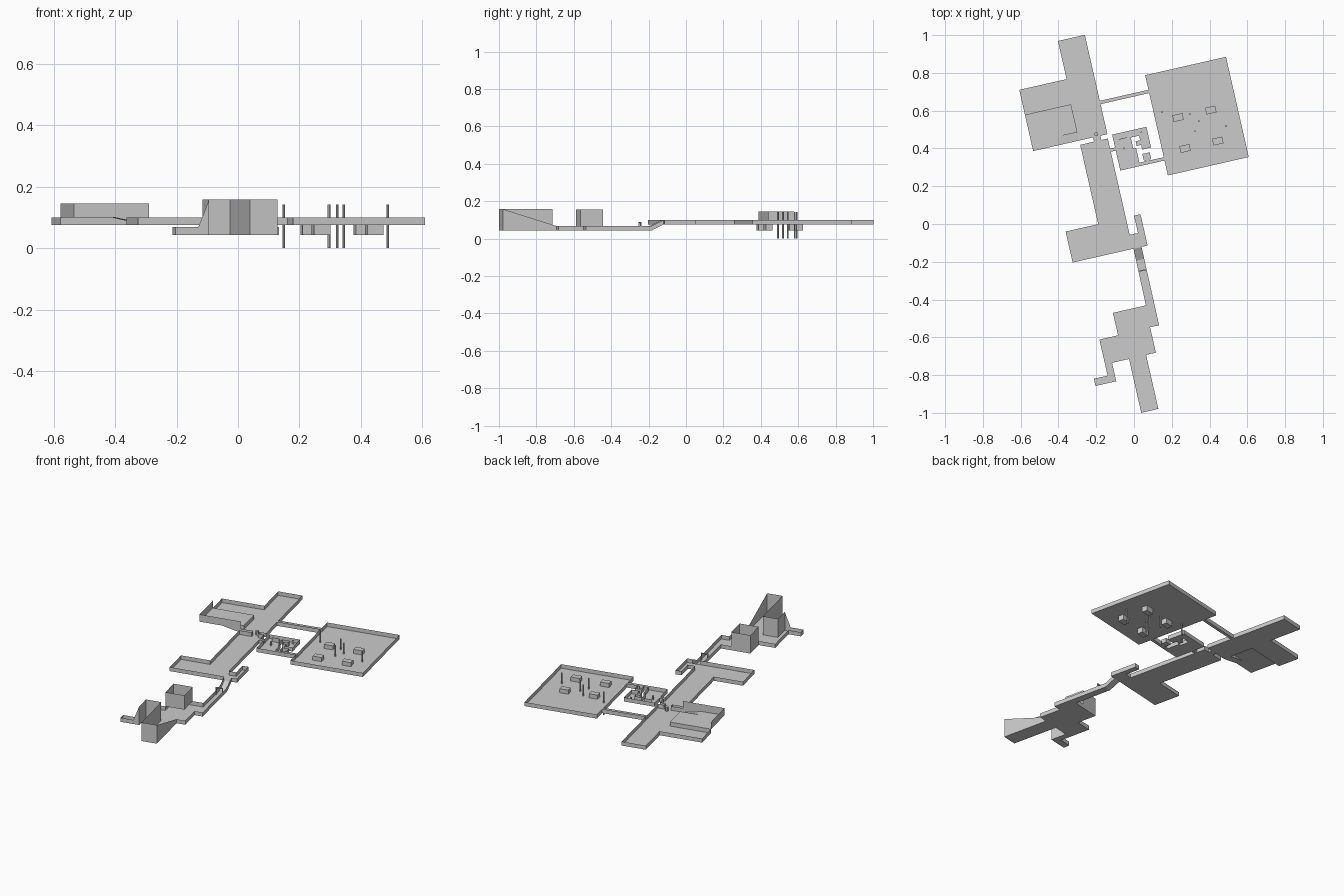
import bpy, bmesh, math

if "Cube" in bpy.data.objects:
    bpy.data.objects.remove(bpy.data.objects["Cube"])

TURN = math.radians(12.8)          # the whole map is laid out on a turned grid
UP, LOW, H = 0.075, 0.043, 0.025   # upper floor, lower floor, wall height


def finish(name, bm):
    me = bpy.data.meshes.new(name)
    bm.to_mesh(me)
    bm.free()
    ob = bpy.data.objects.new(name, me)
    ob.rotation_euler.z = TURN
    bpy.context.collection.objects.link(ob)
    return ob


def room(name, pts, z=UP, top=None, gaps=(), tops={}, floors={}, floor=True):
    """Floor outline with sheet walls; gaps = open edges, tops/floors = height overrides."""
    top = z + H if top is None else top
    bm = bmesh.new()
    lo = [bm.verts.new((a, b, floors.get(i, z))) for i, (a, b) in enumerate(pts)]
    hi = [bm.verts.new((a, b, tops.get(i, top))) for i, (a, b) in enumerate(pts)]
    n = len(pts)
    area = sum(pts[i][0] * pts[(i + 1) % n][1] - pts[(i + 1) % n][0] * pts[i][1] for i in range(n))
    if floor:
        bm.faces.new(lo)
    for i in range(n):
        j = (i + 1) % n
        if i not in gaps:
            bm.faces.new((lo[j], lo[i], hi[i], hi[j]))
    if area < 0:
        bmesh.ops.reverse_faces(bm, faces=bm.faces[:])
    bmesh.ops.delete(bm, geom=[v for v in bm.verts if not v.link_faces], context='VERTS')
    return finish(name, bm)


def rect(a0, a1, b0, b1):
    return [(a0, b0), (a1, b0), (a1, b1), (a0, b1)]   # edges: 0 front, 1 right, 2 back, 3 left


def box(name, a0, a1, b0, b1, z0, z1):
    bm = bmesh.new()
    bmesh.ops.create_cube(bm, size=1)
    for v in bm.verts:
        v.co = ((a0 + a1) / 2 + v.co.x * (a1 - a0), (b0 + b1) / 2 + v.co.y * (b1 - b0),
                (z0 + z1) / 2 + v.co.z * (z1 - z0))
    return finish(name, bm)


def post(name, a, b, r, z0, z1):
    bm = bmesh.new()
    bmesh.ops.create_cone(bm, cap_ends=True, segments=8, radius1=r, radius2=r, depth=z1 - z0)
    bmesh.ops.translate(bm, verts=bm.verts, vec=(a, b, (z0 + z1) / 2))
    return finish(name, bm)


# North hall, stepped around the raised platform
room("north_hall", [(-.178, 1.034), (-.032, 1.034), (-.032, .676), (-.032, .658), (-.032, .495),
                    (-.07, .495), (-.11, .495), (-.185, .495), (-.185, .54), (-.185, .692),
                    (-.435, .692), (-.435, .827), (-.178, .827)], gaps=(2, 5, 7))
# Platform with high outer walls and its ramp
room("platform", [(-.435, .692), (-.185, .692), (-.185, .54), (-.3, .54), (-.3, .495), (-.435, .495)],
     z=.1, top=.145, gaps=(0, 1, 2, 3))
room("platform_ramp", rect(-.3, -.185, .495, .54), top=.145, gaps=(1, 3),
     floors={0: .1, 3: .1}, tops={2: .1, 3: .101})

# Central hall
room("central_hall", [(-.185, .472), (-.11, .472), (-.07, .472), (-.035, .472), (-.035, .417),
                      (-.035, .4), (-.035, -.051), (.01, -.051), (.01, .043), (.045, .043),
                      (.045, -.127), (.012, -.127), (-.032, -.127), (-.362, -.127),
                      (-.362, .041), (-.185, .041)], gaps=(1, 4, 11))
room("hall_doorway", rect(-.11, -.07, .472, .495), gaps=(0, 2))
post("doorway_post", -.09, .508, .011, UP, .1)

# East arena with blocks and poles sunk through its floor
room("east_arena", [(.232, .755), (.671, .755), (.671, .211), (.232, .211), (.232, .292),
                    (.232, .31), (.232, .658), (.232, .676)], gaps=(4, 6))
for a in (.352, .53):
    for b in (.33, .498):
        box("arena_block", a - .027, a + .027, b - .018, b + .018, LOW, .1)
for a, b in ((.276, .545), (.4175, .502), (.456, .455), (.424, .408), (.59, .398)):
    post("arena_pole", a, b, .0045, 0, .142)
room("north_passage", rect(-.032, .232, .658, .676), gaps=(1, 3))

# Small rooms between the hall and the arena
room("small_rooms", [(-.008, .292), (.1, .292), (.1, .31), (.1, .39), (.085, .39), (.085, .45),
                     (.13, .45), (.13, .425), (.105, .425), (.105, .4), (.13, .4), (.13, .375),
                     (.178, .375), (.178, .487), (-.008, .487), (-.008, .417), (-.008, .4)],
     gaps=(1, 15))
room("small_entry", rect(-.035, -.008, .4, .417), gaps=(1, 3))
room("arena_passage", [(.1, .292), (.232, .292), (.232, .31), (.155, .31), (.135, .31), (.1, .31)],
     gaps=(1, 3, 5))
room("closet", [(.135, .31), (.155, .31), (.165, .318), (.165, .352), (.125, .352), (.125, .318)],
     gaps=(0,))
box("small_partition", .02, .065, .453, .456, UP, .1)
box("small_partition", .138, .15, .465, .468, UP, .1)
post("small_post", .036, .402, .005, UP, .1)

# Ramp down to the lower level and the gate after it
room("down_ramp", rect(-.032, .012, -.192, -.127), gaps=(0, 2),
     floors={0: LOW, 1: LOW}, tops={0: LOW + H, 1: LOW + H})
for a in (-.032, .006):
    box("gate_post", a, a + .005, -.253, -.247, LOW, .088)
box("gate_beam", -.032, .011, -.253, -.247, .083, .088)

# Lower level: corridor, south room, high-walled south passage, side nook
T = .158
room("lower_rooms", [(-.032, -.192), (.012, -.192), (.011, -.552), (-.038, -.552), (-.038, -.69),
                     (-.091, -.69), (-.091, -.983), (-.184, -.983), (-.184, -.691), (-.276, -.691),
                     (-.276, -.791), (-.312, -.791), (-.389, -.791), (-.389, -.752), (-.314, -.752),
                     (-.314, -.556), (-.213, -.556), (-.213, -.434), (-.098, -.434), (-.034, -.434)],
     z=LOW, gaps=(0,), tops={6: T, 7: T, 8: T, 9: T, 10: T})
# High walls above the square side chamber
room("chamber_upper_walls", rect(-.213, -.098, -.556, -.434), z=LOW + H, top=.156, floor=False)
